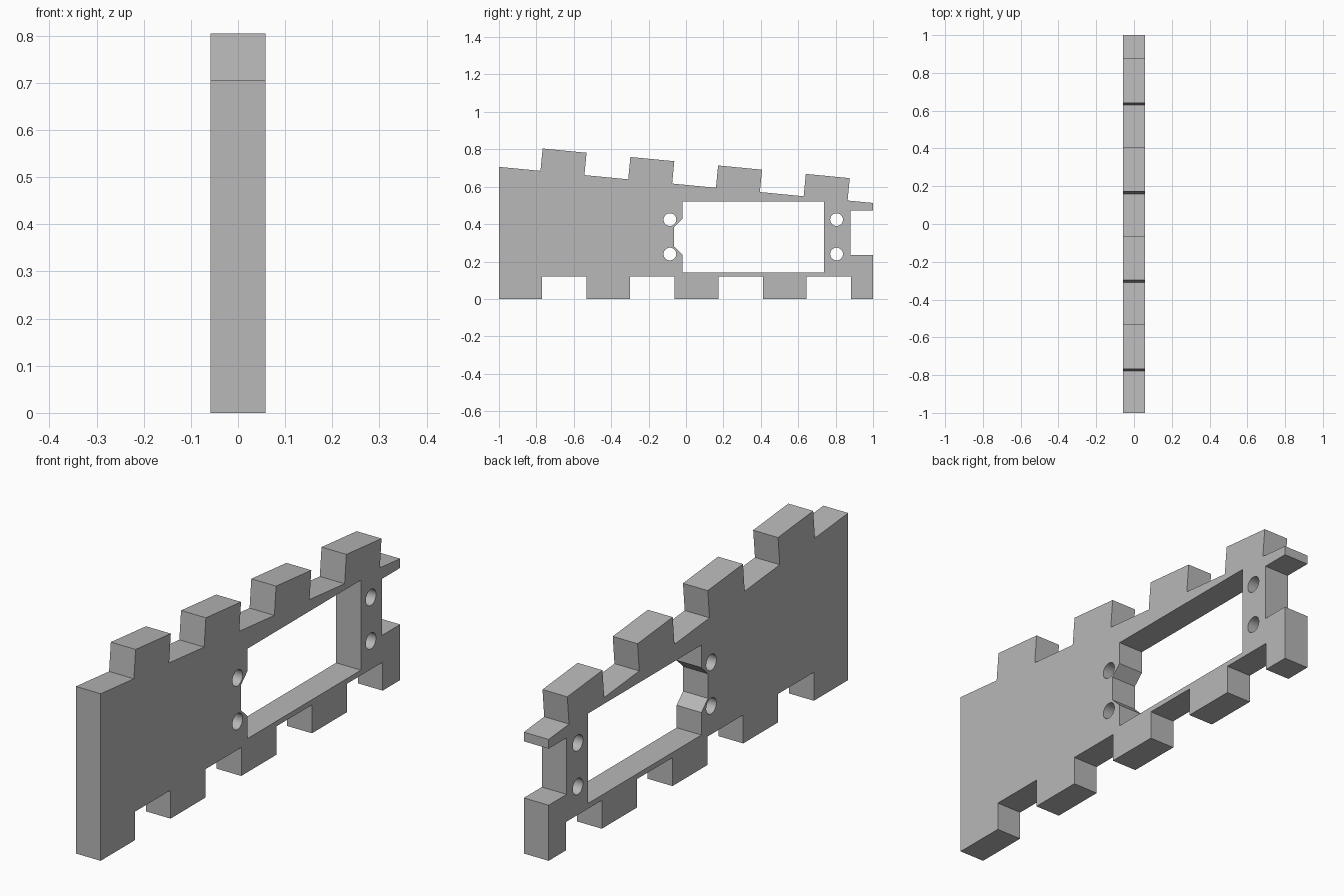
import bpy
import bmesh
import math
from mathutils import Vector

cube = bpy.data.objects.get("Cube")
if cube:
    bpy.data.objects.remove(cube, do_unlink=True)

THICK = 0.116
TAB = 0.12      # height of the teeth
PITCH = 0.236   # width of each tooth and gap

grey = bpy.data.materials.new("plain grey")
grey.use_nodes = True
grey.diffuse_color = (0.48, 0.48, 0.48, 1)
grey.node_tree.nodes["Principled BSDF"].inputs["Base Color"].default_value = grey.diffuse_color


def bottom_edge():
    """Square notches cut into the bottom, front to back."""
    pts = [(-1, 0)]
    for i in range(4):
        a = -0.771 + 2 * i * PITCH
        b = a + PITCH + 0.002
        pts += [(a, 0), (a, TAB), (b, TAB), (b, 0)]
    return pts + [(1, 0)]


def top_edge():
    """Teeth standing square to the sloping top, back to front."""
    start, end = Vector((-1, 0.706)), Vector((1, 0.513))
    along = (end - start).normalized()
    up = Vector((-along.y, along.x))
    pts = [start]
    for i in range(4):
        a = start + along * (0.223 + 2 * i * (PITCH - 0.0004))
        b = a + along * PITCH
        pts += [a, a + up * TAB, b + up * TAB, b]
    return [tuple(p) for p in reversed(pts + [end])]


def circle(y, z, r=0.034, n=32):
    return [(y + r * math.cos(2 * math.pi * i / n),
             z + r * math.sin(2 * math.pi * i / n)) for i in range(n)]


# Outer outline with the slot in the back end
slot = [(1, 0.235), (0.88, 0.235), (0.88, 0.474), (1, 0.474)]
outline = bottom_edge() + slot + top_edge()

# Window with its chamfered recess, and four screw holes
window = [(-0.02, 0.142), (0.738, 0.142), (0.738, 0.522), (-0.02, 0.522),
          (-0.02, 0.427), (-0.064, 0.384), (-0.064, 0.28), (-0.02, 0.237)]
holes = [circle(y, z) for y in (-0.086, 0.805) for z in (0.24, 0.424)]

# Fill the profile and extrude it to thickness
bm = bmesh.new()
edges = []
for loop in [outline, window] + holes:
    verts = [bm.verts.new((-THICK / 2, y, z)) for y, z in loop]
    edges += [bm.edges.new((v, verts[(i + 1) % len(verts)])) for i, v in enumerate(verts)]
bmesh.ops.triangle_fill(bm, edges=edges, use_beauty=True, use_dissolve=False, normal=(-1, 0, 0))
result = bmesh.ops.extrude_face_region(bm, geom=bm.faces[:], use_keep_orig=True)
moved = [g for g in result["geom"] if isinstance(g, bmesh.types.BMVert)]
bmesh.ops.translate(bm, verts=moved, vec=(THICK, 0, 0))
bmesh.ops.recalc_face_normals(bm, faces=bm.faces[:])

mesh = bpy.data.meshes.new("side_panel")
bm.to_mesh(mesh)
bm.free()
mesh.materials.append(grey)
panel = bpy.data.objects.new("side_panel", mesh)
bpy.context.collection.objects.link(panel)

# Smooth hole walls, sharp edges elsewhere
bpy.ops.object.select_all(action='DESELECT')
panel.select_set(True)
bpy.context.view_layer.objects.active = panel
bpy.ops.object.shade_smooth_by_angle(angle=math.radians(30))
